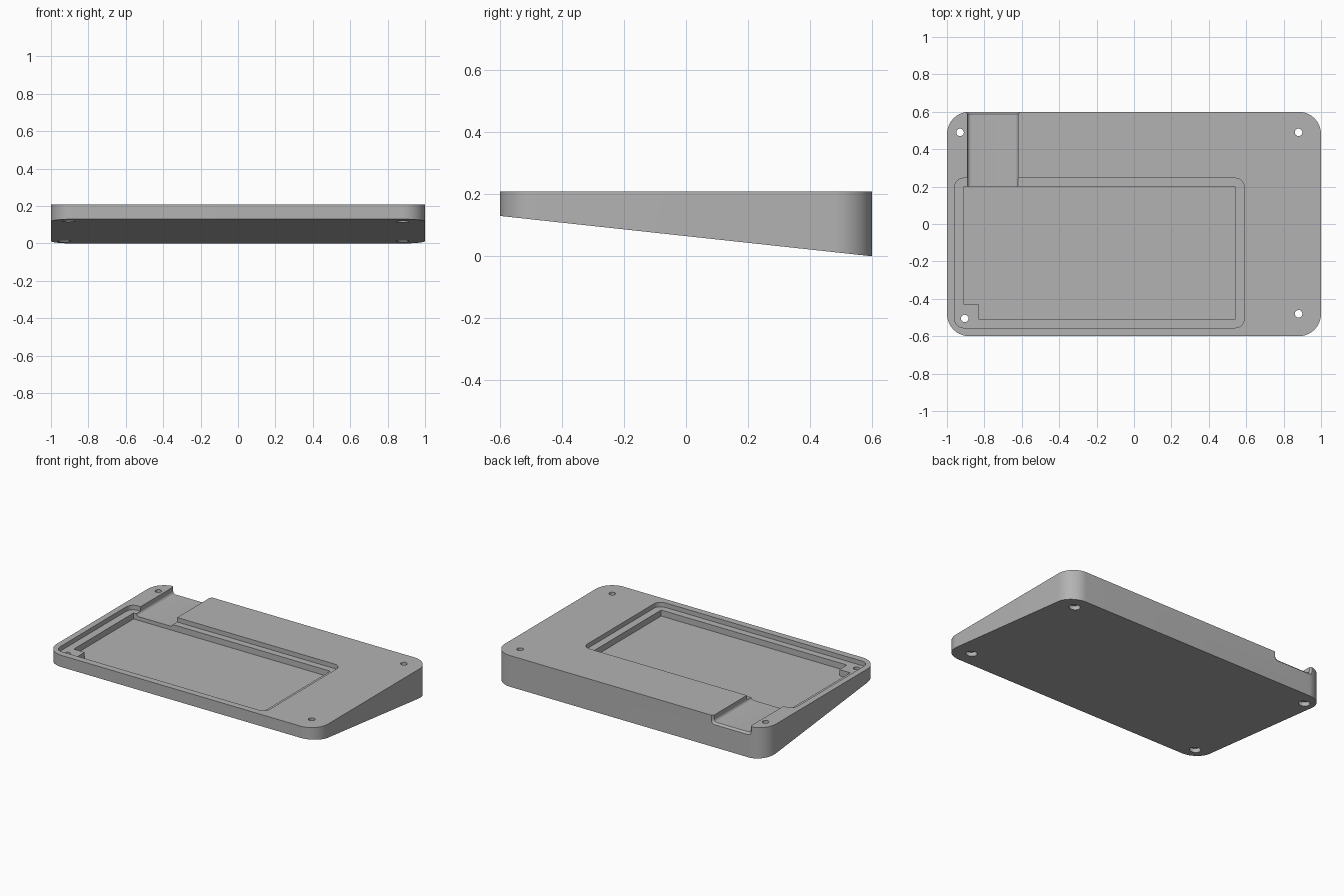
import bpy, bmesh, math
from mathutils import Vector

cube = bpy.data.objects.get("Cube")
if cube:
    bpy.data.objects.remove(cube, do_unlink=True)

TOP, FRONT_BASE, HALF_DEPTH = 0.208, 0.13, 0.6


def base_z(y):
    """Height of the sloping underside."""
    return FRONT_BASE * (HALF_DEPTH - y) / (2 * HALF_DEPTH)


def rounded_rect(x0, x1, y0, y1, r, steps=10):
    pts = []
    corners = [(x1 - r, y1 - r), (x0 + r, y1 - r), (x0 + r, y0 + r), (x1 - r, y0 + r)]
    for q, (cx, cy) in enumerate(corners):
        for i in range(steps + 1):
            a = math.pi / 2 * (q + i / steps)
            pts.append((cx + r * math.cos(a), cy + r * math.sin(a)))
    return pts


def loft(name, lower, upper):
    """Solid between two matching loops of points."""
    bm = bmesh.new()
    a = [bm.verts.new(p) for p in lower]
    b = [bm.verts.new(p) for p in upper]
    bm.faces.new(a)
    bm.faces.new(b)
    for i in range(len(a)):
        j = (i + 1) % len(a)
        bm.faces.new((a[i], a[j], b[j], b[i]))
    bmesh.ops.recalc_face_normals(bm, faces=bm.faces)
    mesh = bpy.data.meshes.new(name)
    bm.to_mesh(mesh)
    bm.free()
    ob = bpy.data.objects.new(name, mesh)
    bpy.context.collection.objects.link(ob)
    return ob


def prism(name, pts, z0, z1):
    return loft(name, [(x, y, z0) for x, y in pts], [(x, y, z1) for x, y in pts])


def disc(cx, cy, r, n=32):
    return [(cx + r * math.cos(math.tau * i / n), cy + r * math.sin(math.tau * i / n))
            for i in range(n)]


def channel_loop(y, grow):
    """Channel section: a U with rounded lower corners."""
    x0, x1, floor, r = -0.89 - grow, -0.62 + grow, TOP - 0.045 - grow, 0.02
    pts = [(x0, y, TOP + 0.1)]
    for cx, start in ((x0 + r, math.pi), (x1 - r, 1.5 * math.pi)):
        for i in range(7):
            a = start + math.pi / 2 * i / 6
            pts.append((cx + r * math.cos(a), y, floor + r + r * math.sin(a)))
    return pts + [(x1, y, TOP + 0.1)]


# Wedge-shaped case with rounded corners
outline = rounded_rect(-1, 1, -HALF_DEPTH, HALF_DEPTH, 0.12, 16)
case = loft("case_base", [(x, y, base_z(y)) for x, y in outline],
            [(x, y, TOP) for x, y in outline])

# Shallow ledge, then the deeper pocket with a screw post left in one corner
cutters = [
    prism("ledge_cutter", rounded_rect(-0.96, 0.59, -0.555, 0.245, 0.05), TOP - 0.03, 0.4),
    prism("pocket_cutter", [(-0.91, 0.2), (-0.91, -0.43), (-0.83, -0.43), (-0.83, -0.51),
                            (0.54, -0.51), (0.54, 0.2)], TOP - 0.07, 0.4),
    # Cable channel to the back edge, and its flared mouth
    loft("channel_cutter", channel_loop(0.19, 0), channel_loop(0.7, 0)),
    loft("mouth_cutter", channel_loop(0.588, 0), channel_loop(0.612, 0.024)),
]

# Screw holes, counterbored from below
for x, y in ((-0.93, 0.49), (0.88, 0.49), (0.88, -0.48), (-0.905, -0.505)):
    cutters.append(prism("screw_hole_cutter", disc(x, y, 0.02), -0.1, 0.4))
    cutters.append(prism("counterbore_cutter", disc(x, y, 0.035), -0.1, base_z(y) + 0.03))

for cutter in cutters:
    cutter.hide_render = True
    mod = case.modifiers.new(cutter.name, 'BOOLEAN')
    mod.operation = 'DIFFERENCE'
    mod.solver = 'EXACT'
    mod.object = cutter

# Apply the cuts and drop the cutters
result = bpy.data.meshes.new_from_object(
    case.evaluated_get(bpy.context.evaluated_depsgraph_get()))
case.modifiers.clear()
case.data = result
for cutter in cutters:
    bpy.data.objects.remove(cutter, do_unlink=True)

# Plain grey finish
color = (0.45, 0.45, 0.45, 1)
mat = bpy.data.materials.new("plain_grey")
mat.use_nodes = True
mat.diffuse_color = color
mat.node_tree.nodes["Principled BSDF"].inputs["Base Color"].default_value = color
case.data.materials.clear()
case.data.materials.append(mat)

bpy.ops.object.select_all(action='DESELECT')
case.select_set(True)
bpy.context.view_layer.objects.active = case
bpy.ops.object.shade_smooth_by_angle(angle=math.radians(30))
